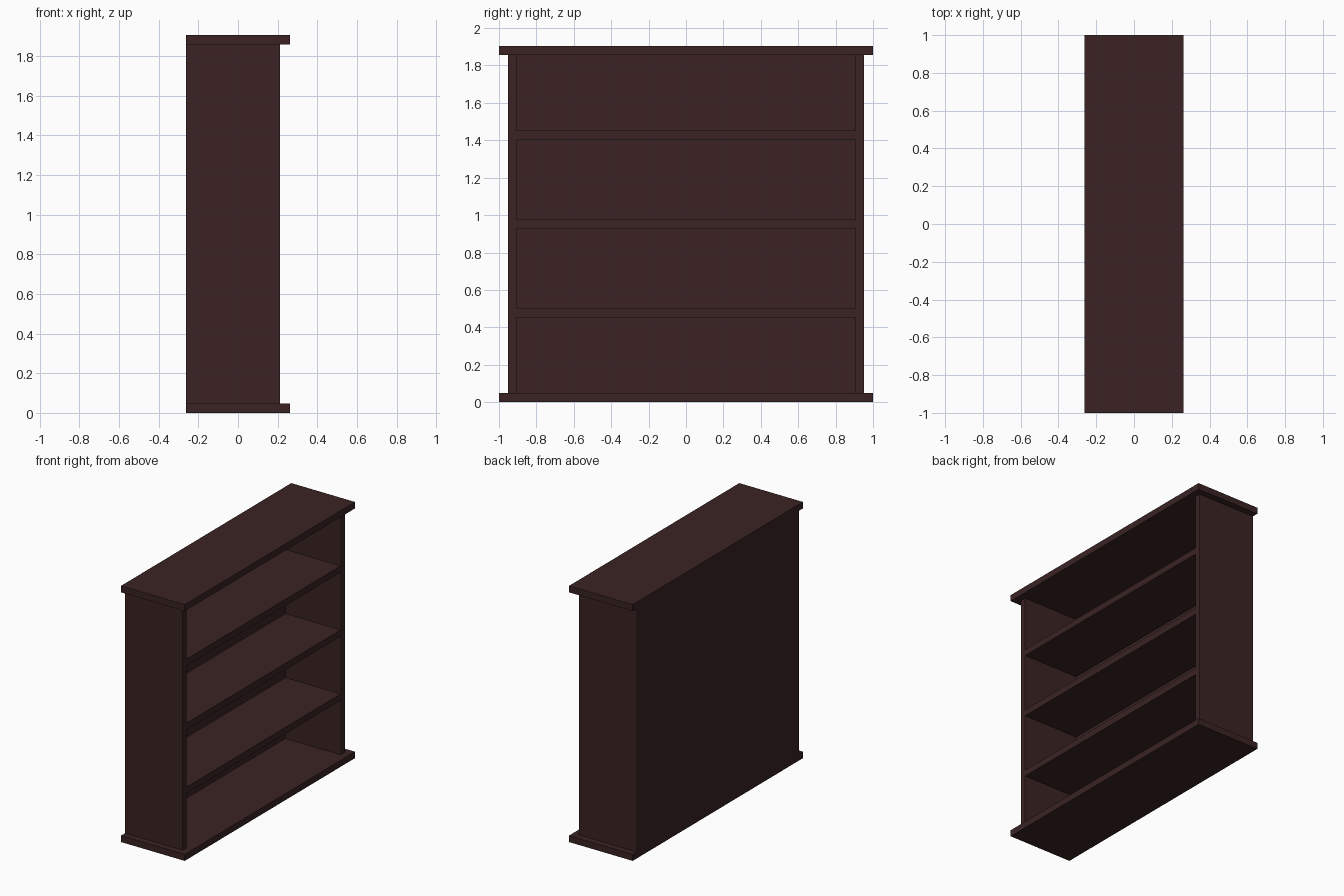
import bpy

if "Cube" in bpy.data.objects:
    bpy.data.objects.remove(bpy.data.objects["Cube"])

wood = bpy.data.materials.new("dark brown wood")
wood.diffuse_color = (0.043, 0.0165, 0.0168, 1)
wood.use_nodes = True
wood.node_tree.nodes["Principled BSDF"].inputs["Base Color"].default_value = wood.diffuse_color


def box(name, x, y, z):
    """Box from (min, max) ranges."""
    bpy.ops.mesh.primitive_cube_add(size=1, location=[sum(r) / 2 for r in (x, y, z)])
    ob = bpy.context.object
    ob.name = name
    ob.scale = [r[1] - r[0] for r in (x, y, z)]
    bpy.ops.object.transform_apply(location=False, rotation=False, scale=True)
    ob.data.materials.append(wood)
    return ob


BACK, FRONT, LIP = -0.262, 0.212, 0.262
T = 0.048           # board thickness
H = 1.905           # total height
INNER, OUTER = 0.905, 0.952

# Overhanging base and top boards
box("base_board", (BACK, LIP), (-1, 1), (0, T))
box("top_board", (BACK, LIP), (-1, 1), (H - T, H))

# Upright sides
box("left_side", (BACK, FRONT), (-OUTER, -INNER), (T, H - T))
box("right_side", (BACK, FRONT), (INNER, OUTER), (T, H - T))

# Thin back panel between the sides
PANEL = -0.243
box("back_panel", (BACK, PANEL), (-INNER, INNER), (T, H - T))

# Three evenly spaced shelves, flush with the side fronts
for i in range(1, 4):
    mid = H / 2 + (i - 2) * 0.476
    box(f"shelf_{i}", (PANEL, FRONT), (-INNER, INNER), (mid - T / 2, mid + T / 2))
